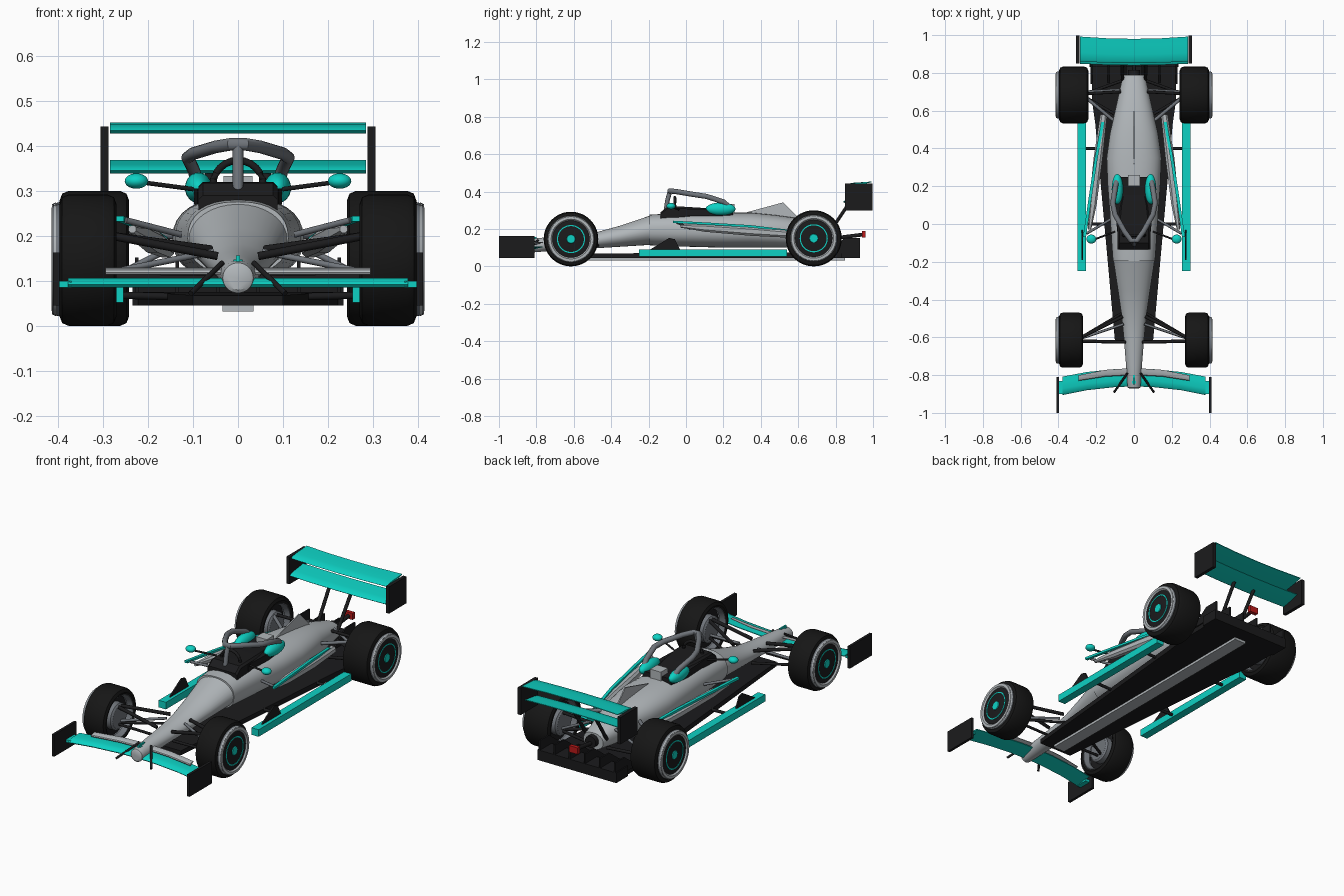
import bpy, bmesh, math
from mathutils import Vector

if "Cube" in bpy.data.objects:
    bpy.data.objects.remove(bpy.data.objects["Cube"])

def mat(name, r, g, b):
    m = bpy.data.materials.new(name)
    m.diffuse_color = (r, g, b, 1)
    m.use_nodes = True
    m.node_tree.nodes["Principled BSDF"].inputs["Base Color"].default_value = m.diffuse_color
    return m

SILVER = mat("silver paint", .44, .47, .49)
TEAL = mat("teal paint", .004, .64, .55)
CARBON = mat("black carbon", .011, .011, .012)
RUBBER = mat("tyre rubber", .008, .008, .008)
GREY = mat("grey metal", .16, .175, .195)
RED = mat("red lamp", .5, .01, .01)
cos, sin, pi = math.cos, math.sin, math.pi

def finish(name, bm, m, smooth=True):
    bmesh.ops.recalc_face_normals(bm, faces=bm.faces[:])
    me = bpy.data.meshes.new(name)
    bm.to_mesh(me)
    bm.free()
    me.materials.append(m)
    ob = bpy.data.objects.new(name, me)
    bpy.context.collection.objects.link(ob)
    if smooth:
        bpy.ops.object.select_all(action='DESELECT')
        ob.select_set(True)
        bpy.context.view_layer.objects.active = ob
        bpy.ops.object.shade_smooth_by_angle(angle=math.radians(35))
    return ob

def loft(name, rings, m, smooth=True, caps=True):
    bm = bmesh.new()
    vs = [[bm.verts.new(p) for p in ring] for ring in rings]
    n = len(rings[0])
    for a, b in zip(vs, vs[1:]):
        for i in range(n):
            bm.faces.new((a[i], a[(i + 1) % n], b[(i + 1) % n], b[i]))
    if caps:
        bm.faces.new(vs[0])
        bm.faces.new(vs[-1])
    return finish(name, bm, m, smooth)

def box(name, lo, hi, m):
    r = lambda x: [(x, lo[1], lo[2]), (x, hi[1], lo[2]), (x, hi[1], hi[2]), (x, lo[1], hi[2])]
    return loft(name, [r(lo[0]), r(hi[0])], m, False)

def plate(name, x, th, pts, m):
    # upright plate: outline in (y, z), thickness along x
    return loft(name, [[(x + d, y, z) for y, z in pts] for d in (-th / 2, th / 2)], m, False)

def tube(name, pts, r, m, n=12):
    P = [Vector(p) for p in pts]
    rings = []
    for i, p in enumerate(P):
        t = (P[min(i + 1, len(P) - 1)] - P[max(i - 1, 0)]).normalized()
        ref = Vector((0, 0, 1)) if abs(t.z) < .9 else Vector((0, 1, 0))
        u = t.cross(ref).normalized()
        v = t.cross(u)
        rings.append([p + r * (cos(2 * pi * k / n) * u + sin(2 * pi * k / n) * v) for k in range(n)])
    return loft(name, rings, m)

def lathe(name, s, cy, cz, prof, m, n=48, caps=True):
    # turned shape around a sideways axle: profile in (x, radius)
    return loft(name, [[(s * x, cy + r * cos(2 * pi * k / n), cz + r * sin(2 * pi * k / n))
                        for k in range(n)] for x, r in prof], m, caps=caps)

def ball(name, c, size, m):
    bm = bmesh.new()
    bmesh.ops.create_uvsphere(bm, u_segments=24, v_segments=14, radius=1)
    for v in bm.verts:
        v.co = Vector([c[i] + v.co[i] * size[i] for i in range(3)])
    return finish(name, bm, m)

def hull(name, secs, m, e=.85, n=32):
    # body from stations (y, half width, bottom, top)
    pw = lambda c: math.copysign(abs(c) ** e, c)
    return loft(name, [[(w * pw(cos(2 * pi * k / n)), y, (a + b) / 2 + (b - a) / 2 * pw(sin(2 * pi * k / n)))
                        for k in range(n)] for y, w, a, b in secs], m)

def wing(name, stations, m, rise=.01, th=.012):
    # stations (x, leading y, trailing y, z)
    sec = [(0, 0), (.08, .5), (.35, .8), (.7, .55), (1, .12), (1, -.12), (.6, -.15), (.08, -.45)]
    return loft(name, [[(x, a + (b - a) * u, z + rise * u * u + th * w) for u, w in sec]
                       for x, a, b, z in stations], m)

# body shell
hull("nose", [(-.87, .026, .08, .132), (-.865, .034, .073, .14), (-.84, .036, .073, .146), (-.75, .042, .08, .155),
              (-.6, .054, .09, .167), (-.48, .066, .097, .182), (-.35, .085, .105, .218), (-.19, .11, .115, .272)], SILVER, 1)
hull("tub_and_engine_cover", [(-.195, .112, .113, .276), (-.1, .119, .108, .282), (.05, .128, .104, .285),
                              (.2, .14, .1, .287), (.35, .146, .1, .287), (.48, .128, .1, .274), (.58, .105, .1, .26),
                              (.7, .078, .105, .228), (.79, .058, .115, .2)], SILVER)
tube("exhaust", [(0, .78, .16), (0, .815, .16)], .032, CARBON, 20)
plate("shark_fin", 0, .006, [(.3, .27), (.32, .288), (.52, .342), (.61, .25)], SILVER)
box("nose_marker", (-.004, -.85, .142), (.004, -.8, .156), TEAL)
box("nose_marker_bar", (-.01, -.845, .137), (.01, -.83, .148), TEAL)

# cockpit
loft("cockpit_surround", [[(-w, y, .25), (w, y, .25), (w, y, t - .01), (w - .01, y, t), (-w + .01, y, t), (-w, y, t - .01)]
                          for y, w, t in ((-.135, .088, .29), (-.1, .088, .318), (-.03, .088, .32), (.1, .075, .312),
                                          (.25, .045, .295))], CARBON)
loft("cockpit_opening", [[(-w, y, .27), (w, y, .27), (w, y, .306), (-w, y, .306)]
                         for y, w in ((-.04, .09), (.12, .098), (.25, .085))], CARBON, False)
box("headrest", (-.032, .2, .28), (.032, .26, .333), SILVER)
tube("steering_wheel", [(.056 * cos(pi * k / 12), -.06, .312 + .056 * sin(pi * k / 12)) for k in range(-2, 15)], .008, CARBON)

# halo
tube("halo_pillar", [(0, -.11, .28), (0, -.1, .35), (0, -.085, .405)], .012, GREY)
tube("halo_ring", [(-.085, .25, .3), (-.098, .2, .345), (-.112, .11, .374), (-.1, .05, .383), (-.05, -.04, .398),
                   (-.015, -.088, .404), (.015, -.088, .404), (.05, -.04, .398), (.1, .05, .383), (.112, .11, .374),
                   (.098, .2, .345), (.085, .25, .3)], .014, GREY, 14)

# floor, plank and diffuser
loft("floor", [[(-w, y, .045), (w, y, .045), (w, y, t), (-w, y, t)] for y, w, t in
               ((-.63, .1, .068), (.53, .205, .075), (.65, .222, .075), (.93, .225, .075))], CARBON, False)
box("plank", (-.035, -.6, .032), (.035, .85, .047), SILVER)
box("diffuser", (-.235, .83, .045), (.235, .93, .1), CARBON)
for i in range(6):
    plate("diffuser_strake", -.225 + .09 * i, .008, [(.74, .07), (.93, .07), (.93, .152), (.85, .152)], CARBON)

# front wing
xs = (-.378, -.25, -.1, 0, .1, .25, .378)
wing("front_wing_plane", [(x, -.86 - .32 * x * x, -.765 - .3 * x * x, .092) for x in xs], TEAL, .012, .016)
wing("front_wing_flap", [(x, -.8 - .35 * x * x, -.762 - .45 * x * x, .119) for x in (-.295, -.15, 0, .15, .295)], SILVER, .01, .01)

# rear wing
xr = (-.285, -.14, 0, .14, .285)
wing("rear_wing_plane", [(x, .84 + .1 * x * x, .955 + .1 * x * x, .345) for x in xr], TEAL, .022, .014)
wing("rear_wing_flap", [(x, .852 + .1 * x * x, .98 + .15 * x * x, .434) for x in xr], TEAL, .017, .014)
box("rear_lamp", (-.025, .94, .155), (.025, .96, .19), RED)
tube("rear_lamp_arm", [(0, .79, .15), (0, .945, .17)], .01, CARBON)

for s, side in ((-1, "left"), (1, "right")):
    # wing end plates and supports
    plate(side + "_front_endplate", s * .404, .014, [(-1, .045), (-.81, .045), (-.81, .163), (-1, .163)], CARBON)
    box(side + "_front_endplate_foot", (min(s * .37, s * .4), -.9, .085), (max(s * .37, s * .4), -.83, .1), TEAL)
    plate(side + "_rear_endplate", s * .297, .018, [(.85, .298), (.997, .298), (.997, .443), (.85, .443)], CARBON)
    tube(side + "_rear_wing_pylon", [(s * .06, .76, .17), (s * .065, .88, .35)], .009, CARBON)
    tube(side + "_nose_stay", [(s * .035, -.79, .14), (s * .105, -.89, .072)], .006, CARBON)

    # side pods, blades and floor edge bars
    loft(side + "_side_pod", [[(s * (x + a * w), y, z + b * w) for a, b in
                               ((-1, -.5), (-.5, -1), (.5, -1), (1, -.5), (1, .5), (.5, 1), (-.5, 1), (-1, .5))]
                              for x, y, z, w in ((.235, -.03, .215, .008), (.218, .1, .205, .02),
                                                 (.19, .35, .187, .024), (.16, .58, .17, .018))], SILVER)
    loft(side + "_side_blade", [[(s * (x - .008), y, z), (s * (x + .008), y, z), (s * (x + .008), y, z + .012),
                                 (s * (x - .008), y, z + .012)] for x, y, z in
                                ((.262, -.07, .232), (.235, .12, .222), (.2, .35, .208), (.165, .54, .185))], TEAL, False)
    tube(side + "_blade_stay", [(s * .25, -.05, .235), (s * .115, .03, .2)], .007, GREY)
    box(side + "_floor_edge_bar", (min(s * .255, s * .298), -.25, .052), (max(s * .255, s * .298), .54, .09), TEAL)
    plate(side + "_floor_edge_fin", s * .275, .008, [(-.2, .085), (-.03, .085), (-.06, .145), (-.09, .152)], CARBON)
    for y in (0, .4):
        tube(side + "_edge_bar_stay", [(s * .14, y, .065), (s * .265, y, .068)], .008, CARBON)

    # mirrors and shoulder pads
    ball(side + "_shoulder_pad", (s * .088, .185, .307), (.03, .08, .034), TEAL)
    ball(side + "_mirror", (s * .226, -.08, .322), (.026, .024, .017), TEAL)
    tube(side + "_mirror_stalk", [(s * .205, -.08, .318), (s * .1, -.04, .304)], .005, CARBON)

    # wheels
    for end, cy, r, x0, x1 in (("front", -.615, .146, .27, .397), ("rear", .683, .15, .242, .397)):
        nm = side + "_" + end
        lathe(nm + "_tyre", s, cy, r, [(x0 + .02, .105), (x0 + .004, .115), (x0, r - .022), (x0 + .006, r - .006),
                                       (x0 + .02, r), (x1 - .02, r), (x1 - .006, r - .006), (x1, r - .022), (x1, .105)], RUBBER, caps=False)
        lathe(nm + "_rim", s, cy, r, [(x0 + .03, .1), (x0 + .004, .112), (x0 + .004, .122), (x1, .125),
                                      (.411, .122), (.413, .114), (.408, .1)], GREY, caps=False)
        lathe(nm + "_rim_lip", s, cy, r, [(.405, .1245), (.414, .12), (.4145, .106), (.406, .098)], SILVER, caps=False)
        lathe(nm + "_wheel_cover", s, cy, r, [(x0 + .04, .105), (.407, .101), (.41, .09)], CARBON)
        lathe(nm + "_cover_ring", s, cy, r, [(.409, .075), (.412, .075), (.412, .069), (.409, .069)], TEAL, caps=False)
        lathe(nm + "_hub_nut", s, cy, r, [(.409, .024), (.414, .022)], TEAL, 20)
        lathe(nm + "_brake_drum", s, cy, r, [(x0 + .005, .06), (x0 + .012, .07), (x0 + .045, .072)], GREY, 32)

    # suspension arms
    for a, b, rad, m in (
            ((.06, -.49, .17), (.28, -.6, .2), .009, CARBON), ((.045, -.625, .155), (.28, -.62, .2), .009, CARBON),
            ((.06, -.47, .112), (.28, -.6, .108), .007, CARBON), ((.045, -.62, .105), (.28, -.62, .108), .007, CARBON),
            ((.055, -.53, .165), (.28, -.605, .12), .007, GREY),
            ((.11, .55, .2), (.255, .67, .205), .009, GREY), ((.07, .7, .2), (.255, .69, .205), .008, CARBON),
            ((.1, .58, .115), (.255, .67, .105), .008, CARBON), ((.06, .76, .125), (.255, .69, .105), .008, CARBON),
            ((.075, .71, .21), (.255, .7, .12), .007, GREY)):
        tube(side + "_suspension_arm", [(s * a[0], a[1], a[2]), (s * b[0], b[1], b[2])], rad, m)
